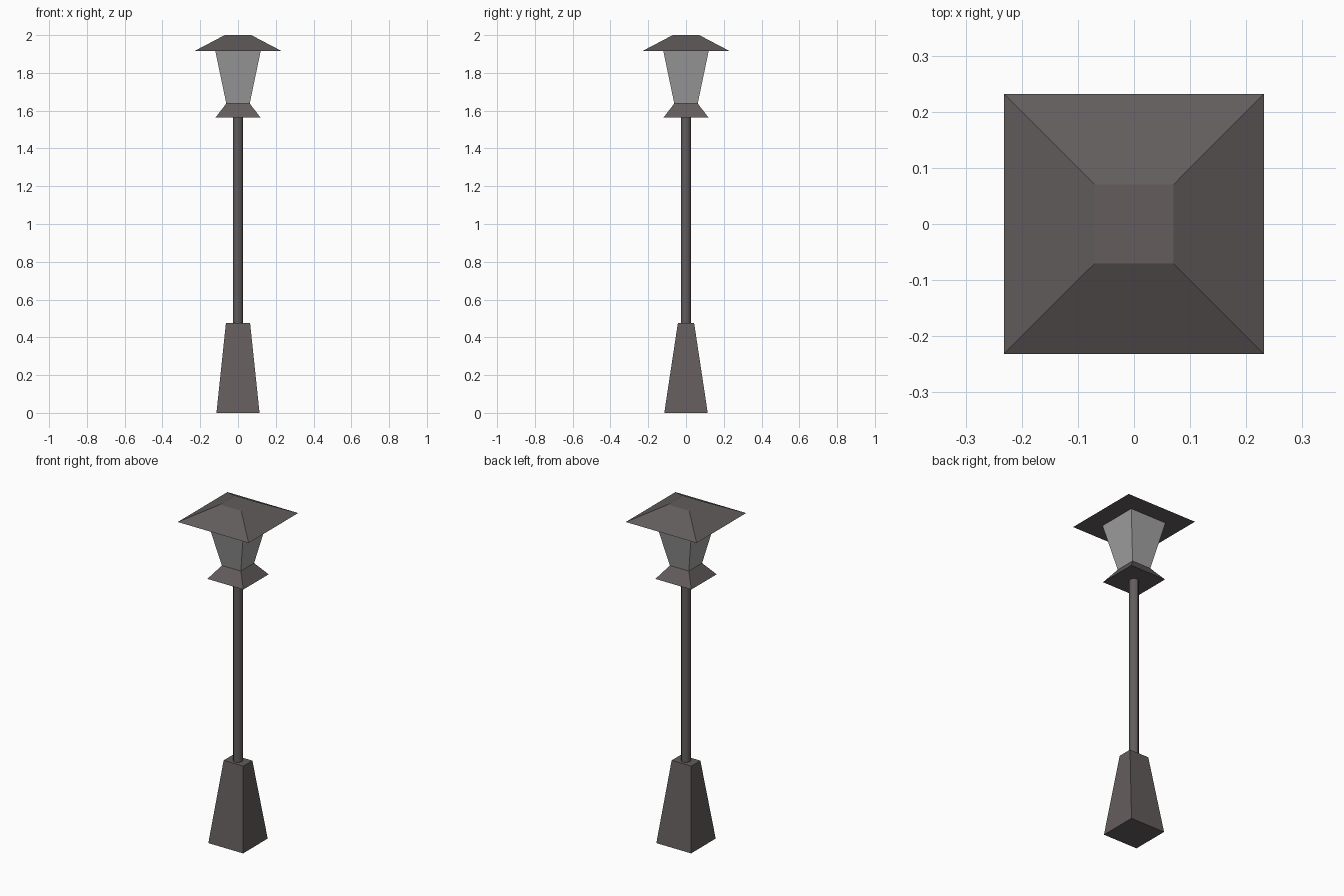
import bpy, bmesh

if "Cube" in bpy.data.objects:
    bpy.data.objects.remove(bpy.data.objects["Cube"])


def material(name, color):
    m = bpy.data.materials.new(name)
    m.diffuse_color = (*color, 1)
    m.use_nodes = True
    m.node_tree.nodes["Principled BSDF"].inputs["Base Color"].default_value = m.diffuse_color
    return m


metal = material("dark_metal", (0.125, 0.108, 0.108))
glass = material("frosted_glass", (0.36, 0.36, 0.36))


def frustum(name, z0, half0, z1, half1, mat):
    """Four-sided tapered block; half sizes are (x, y) at bottom and top."""
    bm = bmesh.new()
    bmesh.ops.create_cube(bm, size=2)
    for v in bm.verts:
        z, (hx, hy) = (z1, half1) if v.co.z > 0 else (z0, half0)
        v.co = (v.co.x * hx, v.co.y * hy, z)
    mesh = bpy.data.meshes.new(name)
    bm.to_mesh(mesh)
    bm.free()
    mesh.materials.append(mat)
    ob = bpy.data.objects.new(name, mesh)
    bpy.context.collection.objects.link(ob)
    return ob


# Tapered foot, narrower in depth at the top
frustum("base", 0, (0.114, 0.115), 0.476, (0.064, 0.043), metal)

# Round pole between foot and lantern
POLE_BOTTOM, POLE_TOP = 0.476, 1.565
bpy.ops.mesh.primitive_cylinder_add(
    vertices=12, radius=0.026, depth=POLE_TOP - POLE_BOTTOM,
    location=(0, 0, (POLE_BOTTOM + POLE_TOP) / 2))
pole = bpy.context.object
pole.name = "pole"
pole.data.materials.append(metal)
bpy.ops.object.shade_smooth_by_angle()

# Lantern: collar, flared glass, hipped roof
frustum("lantern_collar", 1.565, (0.118, 0.118), 1.638, (0.062, 0.062), metal)
frustum("lantern_glass", 1.638, (0.062, 0.062), 1.915, (0.12, 0.12), glass)
frustum("roof", 1.915, (0.232, 0.232), 2.0, (0.07, 0.07), metal)
